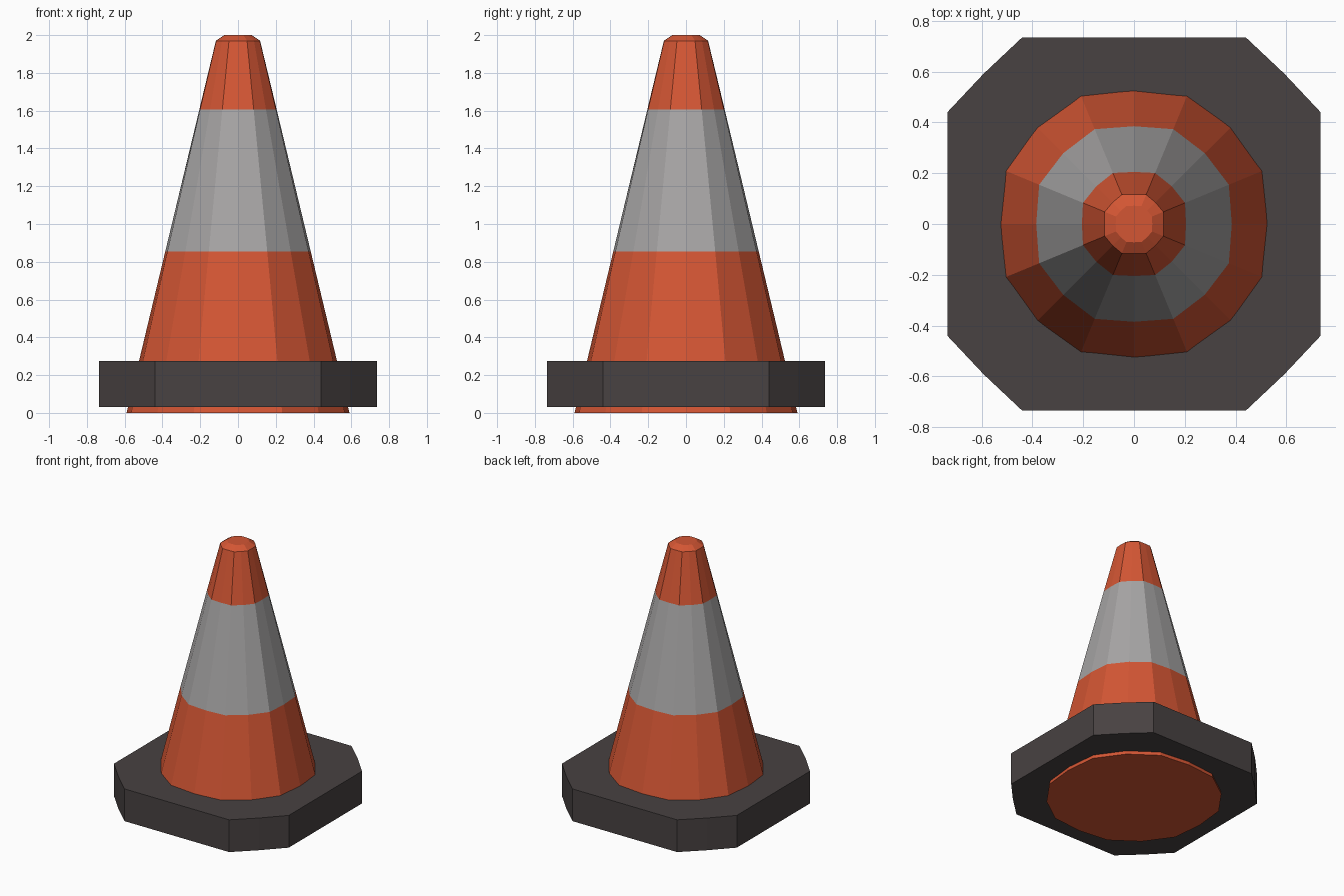
import bpy, bmesh, math

if "Cube" in bpy.data.objects:
    bpy.data.objects.remove(bpy.data.objects["Cube"])


def material(name, color):
    m = bpy.data.materials.new(name)
    m.diffuse_color = (*color, 1.0)
    m.use_nodes = True
    m.node_tree.nodes["Principled BSDF"].inputs["Base Color"].default_value = m.diffuse_color
    return m


orange = material("orange", (0.658, 0.093, 0.034))
grey = material("reflective grey", (0.386, 0.376, 0.376))
dark = material("dark rubber", (0.065, 0.054, 0.054))


def loft(name, rings, mats):
    """Skin a stack of equal-length point rings and cap both ends."""
    bm = bmesh.new()
    loops = [[bm.verts.new(p) for p in ring] for ring in rings]
    n = len(loops[0])
    for a, b in zip(loops, loops[1:]):
        for i in range(n):
            j = (i + 1) % n
            bm.faces.new((a[i], a[j], b[j], b[i]))
    bm.faces.new(loops[0][::-1])
    bm.faces.new(loops[-1])
    bmesh.ops.recalc_face_normals(bm, faces=bm.faces)
    me = bpy.data.meshes.new(name)
    bm.to_mesh(me)
    bm.free()
    for m in mats:
        me.materials.append(m)
    ob = bpy.data.objects.new(name, me)
    bpy.context.collection.objects.link(ob)
    return ob


# Cone body: 16 sides, slightly squared towards the four axes
def cone_ring(z, r):
    t = z / 2.0
    factor = {0: 1.0, 1: 1.037 + 0.03 * t, 2: 1.024, 3: 1.037 + 0.03 * t}
    pts = []
    for i in range(16):
        a = i * math.tau / 16
        rr = r * factor[i % 4]
        pts.append((rr * math.cos(a), rr * math.sin(a), z))
    return pts


profile = [(0.0, 0.59), (0.855, 0.385), (1.605, 0.205), (1.97, 0.117), (2.0, 0.072)]
cone = loft("cone_body", [cone_ring(z, r) for z, r in profile], [orange, grey])

# Reflective band chosen by height
for f in cone.data.polygons:
    f.material_index = 1 if 0.9 < f.center.z < 1.55 else 0

# Base slab: square with cut corners
quarter = [(0.735, 0.44), (0.592, 0.592), (0.44, 0.735)]
outline = []
for k in range(4):
    c, s = round(math.cos(k * math.pi / 2)), round(math.sin(k * math.pi / 2))
    outline += [(x * c - y * s, x * s + y * c) for x, y in quarter]
loft("base_slab", [[(x, y, z) for x, y in outline] for z in (0.03, 0.275)], [dark])
